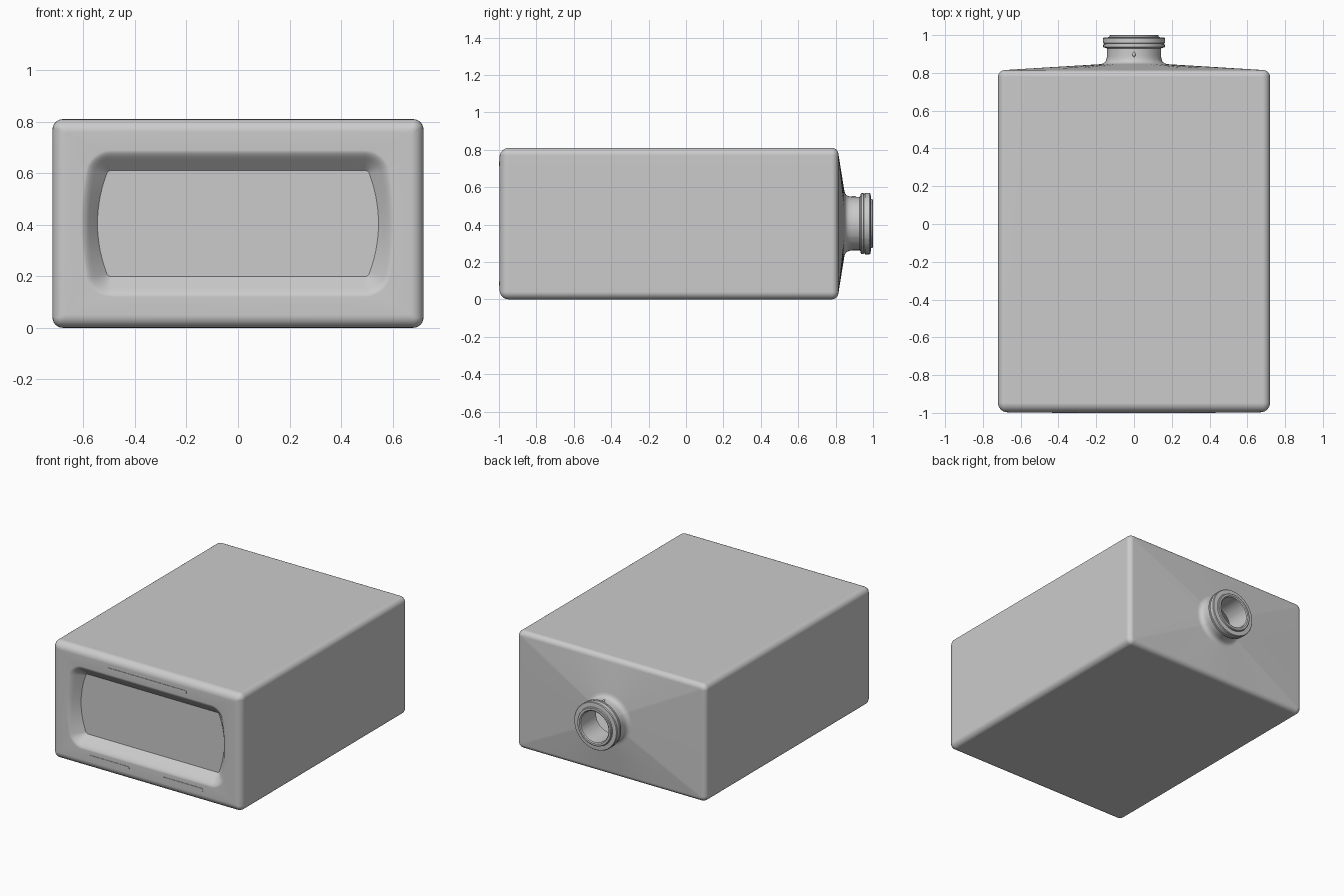
import bpy, bmesh
from math import sin, cos, pi, atan2
from mathutils import Vector

if "Cube" in bpy.data.objects:
    bpy.data.objects.remove(bpy.data.objects["Cube"])

ZC = 0.405          # height of the container axis
K, M = 14, 6        # points per straight side, segments per corner


def rect(hx, hz, c, bulge=0.0):
    """Rounded rectangle outline with evenly angled side points."""
    arcs = []
    for i, (sx, sz) in enumerate([(1, 1), (-1, 1), (-1, -1), (1, -1)]):
        arcs.append([Vector((sx * (hx - c) + c * cos((i + j / M) * pi / 2),
                             sz * (hz - c) + c * sin((i + j / M) * pi / 2)))
                     for j in range(M + 1)])
    pts = []
    for i in range(4):
        pts += arcs[i]
        p, q = arcs[i][-1], arcs[(i + 1) % 4][0]
        a, b = atan2(p.y, p.x), atan2(q.y, q.x)
        if b < a:
            b += 2 * pi
        for j in range(1, K):
            t = a + (b - a) * j / K
            d = Vector((cos(t), sin(t)))
            pts.append(p + (q - p) * (p.cross(d) / (p - q).cross(d)))
    return [(p.x * (1 + bulge * (1 - (p.y / hz) ** 2)), p.y) for p in pts]


HX, HZ, C = 0.72, 0.405, 0.04
ANGLES = [atan2(z, x) for x, z in rect(HX, HZ, C)]


def circle(r):
    return [(r * cos(a), r * sin(a)) for a in ANGLES]


def inset_box(d):
    return rect(HX - d, HZ - d, max(C - d, 0.012))


def finish(name, bm):
    bmesh.ops.recalc_face_normals(bm, faces=bm.faces)
    me = bpy.data.meshes.new(name)
    bm.to_mesh(me)
    bm.free()
    ob = bpy.data.objects.new(name, me)
    bpy.context.collection.objects.link(ob)
    bpy.ops.object.select_all(action='DESELECT')
    ob.select_set(True)
    bpy.context.view_layer.objects.active = ob
    bpy.ops.object.shade_smooth_by_angle(angle=0.6)
    return ob


def loft(name, rings):
    bm = bmesh.new()
    loops = [[bm.verts.new((x, y, z + ZC)) for x, z in o] for o, y in rings]
    n = len(loops[0])
    for a, b in zip(loops, loops[1:]):
        for i in range(n):
            j = (i + 1) % n
            bm.faces.new((a[i], a[j], b[j], b[i]))
    bm.faces.new(loops[0])
    bm.faces.new(loops[-1])
    return finish(name, bm)


FRONT, R1, R2 = -0.997, 0.05, 0.035
# recessed panel in the base
rings = [(rect(0.505, 0.206, 0.012, 0.08), -0.93),
         (rect(0.545, 0.250, 0.05, 0.06), -0.974),
         (rect(0.555, 0.262, 0.06, 0.06), -0.985),
         (rect(0.565, 0.273, 0.07, 0.06), -0.993),
         (rect(0.575, 0.285, 0.08, 0.06), FRONT)]
# rounded base edge, straight walls, rounded shoulder edge
for i in range(7):
    t = i / 6 * pi / 2
    rings.append((inset_box(R1 * (1 - sin(t))), FRONT + R1 * (1 - cos(t))))
for i in range(6):
    t = i / 5 * (pi / 2 - 0.08)
    rings.append((inset_box(R2 * (1 - cos(t))), 0.78 + R2 * sin(t)))
# neck, lip and bore
for r, y in [(0.18, 0.846), (0.163, 0.850), (0.151, 0.859), (0.146, 0.872),
             (0.143, 0.89), (0.143, 0.928), (0.147, 0.932), (0.158, 0.934),
             (0.163, 0.938), (0.163, 0.949), (0.160, 0.951), (0.160, 0.956),
             (0.164, 0.958), (0.164, 0.982), (0.160, 0.987), (0.132, 0.989),
             (0.130, 0.997), (0.126, 1.0), (0.113, 1.0), (0.106, 0.995),
             (0.105, 0.98), (0.105, 0.83)]:
    rings.append((circle(r), y))
# inner cavity
rings += [(inset_box(0.03), 0.785), (inset_box(0.03), -0.89)]
body = loft("container_body", rings)
body.modifiers.new("weighted", 'WEIGHTED_NORMAL').keep_sharp = True

# raised stacking ribs on the base
for name, x, z, h in [("upper_rib", 0.0, 0.725, 0.305),
                      ("lower_rib_left", -0.283, 0.085, 0.152),
                      ("lower_rib_right", 0.28, 0.085, 0.152)]:
    bm = bmesh.new()
    f = bm.faces.new([bm.verts.new((x + px, -1.0, z + pz))
                      for px, pz in rect(h, 0.011, 0.009)])
    ext = bmesh.ops.extrude_face_region(bm, geom=[f])
    bmesh.ops.translate(bm, vec=(0, 0.008, 0),
                        verts=[v for v in ext["geom"] if isinstance(v, bmesh.types.BMVert)])
    finish(name, bm)

# small locating nub on top of the neck
bm = bmesh.new()
bmesh.ops.create_uvsphere(bm, u_segments=16, v_segments=8, radius=1)
bmesh.ops.scale(bm, vec=(0.008, 0.013, 0.006), verts=bm.verts)
bmesh.ops.translate(bm, vec=(0, 0.897, ZC + 0.143), verts=bm.verts)
finish("neck_nub", bm)
